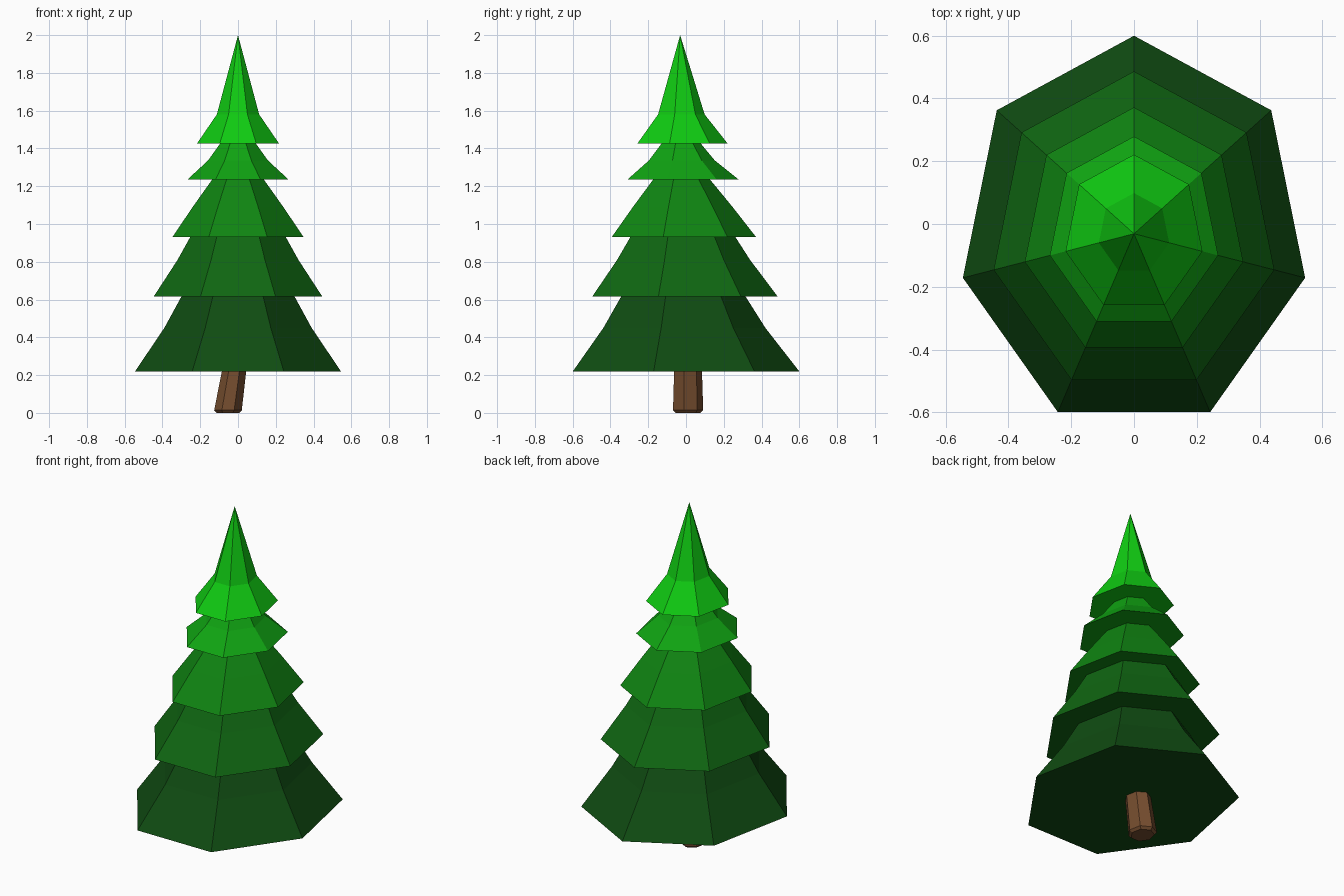
import bpy, bmesh, math

if "Cube" in bpy.data.objects:
    bpy.data.objects.remove(bpy.data.objects["Cube"])

SIDES = 7


def material(name, rgb):
    m = bpy.data.materials.new(name)
    m.diffuse_color = (*rgb, 1)
    m.use_nodes = True
    m.node_tree.nodes["Principled BSDF"].inputs["Base Color"].default_value = m.diffuse_color
    return m


def lathe(name, rings, mat):
    """Closed seven-sided stack of rings: (centre x, centre y, z, x radius, y radius)."""
    bm = bmesh.new()
    loops = []
    for cx, cy, z, rx, ry in rings:
        loops.append([bm.verts.new((cx + rx * math.cos(a), cy + ry * math.sin(a), z))
                      for a in (math.pi / 2 + math.tau * i / SIDES for i in range(SIDES))])
    for lo, hi in zip(loops, loops[1:]):
        for i in range(SIDES):
            j = (i + 1) % SIDES
            bm.faces.new((lo[i], lo[j], hi[j], hi[i]))
    bm.faces.new(loops[0][::-1])
    bm.faces.new(loops[-1])
    bmesh.ops.remove_doubles(bm, verts=bm.verts, dist=0.0001)
    bmesh.ops.recalc_face_normals(bm, faces=bm.faces)
    me = bpy.data.meshes.new(name)
    bm.to_mesh(me)
    bm.free()
    me.materials.append(mat)
    ob = bpy.data.objects.new(name, me)
    bpy.context.collection.objects.link(ob)
    return ob


# Branch tiers: (half width, z) at the rim, bend and top, then green level
tiers = [
    ((0.545, 0.22), (0.390, 0.45), (0.270, 0.67), 0.072),
    ((0.447, 0.615), (0.320, 0.81), (0.220, 0.99), 0.135),
    ((0.348, 0.93), (0.240, 1.09), (0.105, 1.28), 0.235),
    ((0.268, 1.235), (0.158, 1.337), (0.070, 1.46), 0.37),
    ((0.218, 1.425), (0.112, 1.58), (0.0, 2.0), 0.60),
]
names = ["darkest green", "dark green", "mid green", "light green", "bright green"]
for n, (*profile, green) in enumerate(tiers):
    mat = material(names[n], (0.005, green, 0.006))
    rings = [(0, -0.031, z, w / 0.975, w / 0.975 * 1.128) for w, z in profile]
    lathe(f"branch_tier_{n + 1}", rings, mat)

# Leaning trunk with a small bevel at the foot
bark = material("bark brown", (0.18, 0.075, 0.028))
lathe("trunk", [(-0.054, 0.007, 0.0, 0.062, 0.070),
                (-0.053, 0.007, 0.014, 0.075, 0.084),
                (-0.018, 0.007, 0.24, 0.065, 0.077)], bark)
